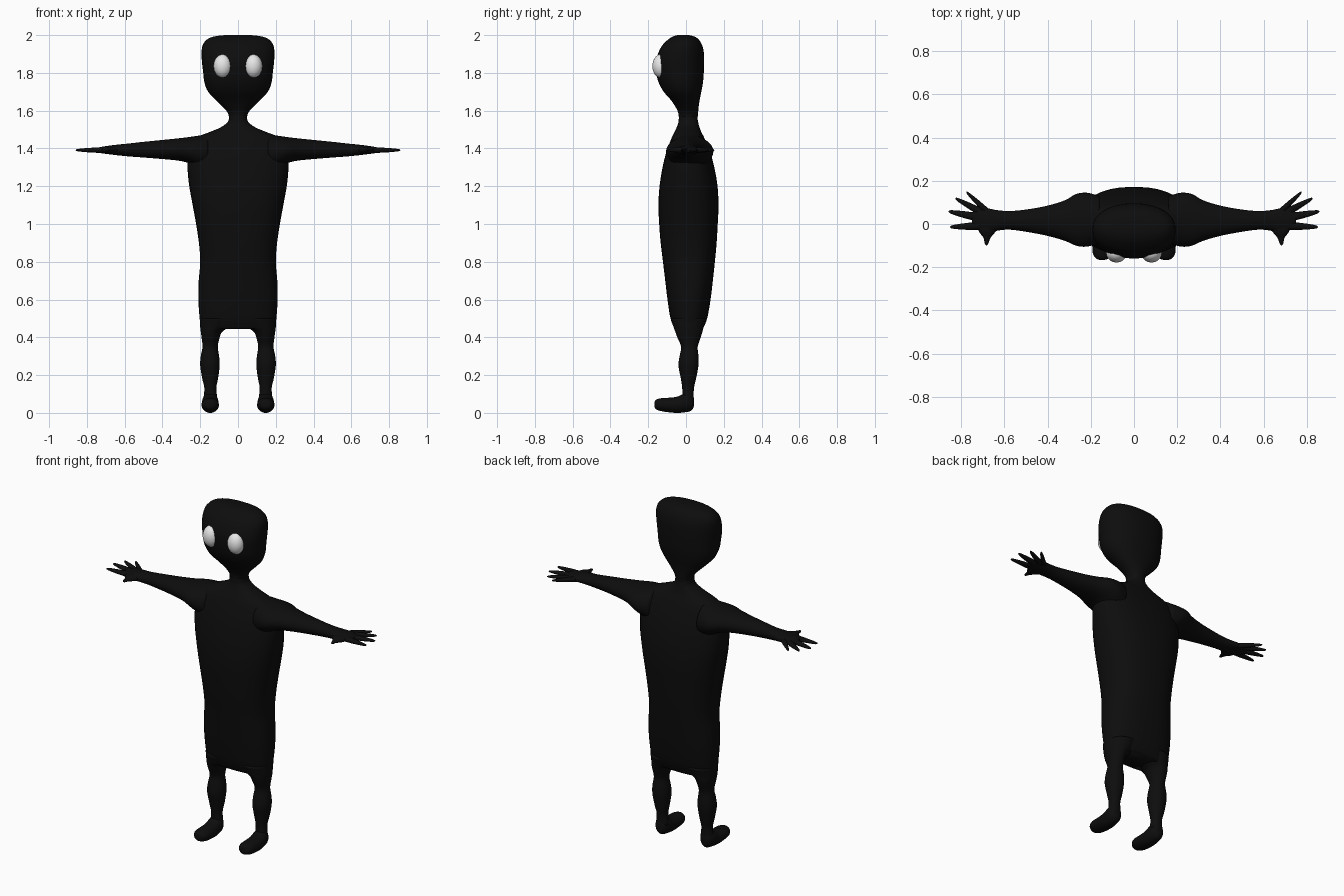
import bpy, bmesh, math
from mathutils import Vector

if "Cube" in bpy.data.objects:
    bpy.data.objects.remove(bpy.data.objects["Cube"], do_unlink=True)


def make_material(name, value):
    mat = bpy.data.materials.new(name)
    mat.use_nodes = True
    colour = (value, value, value, 1)
    mat.diffuse_color = colour
    mat.node_tree.nodes["Principled BSDF"].inputs["Base Color"].default_value = colour
    return mat


black = make_material("black skin", 0.004)
white = make_material("eye white", 0.8)


def spline(rows, steps):
    """Pass a smooth curve through the cross-section rows."""
    rows = [Vector(r) for r in rows]
    result = []
    for i in range(len(rows) - 1):
        b, c = rows[i], rows[i + 1]
        a = rows[i - 1] if i else b
        d = rows[i + 2] if i + 2 < len(rows) else c
        for k in range(steps):
            t = k / steps
            m, n = (c - a) / 2, (d - b) / 2
            result.append(b + m * t + (3 * (c - b) - 2 * m - n) * t ** 2
                          + (2 * (b - c) + m + n) * t ** 3)
    return result + [rows[-1]]


def finish(obj, mat, mirror):
    obj.data.materials.append(mat)
    for face in obj.data.polygons:
        face.use_smooth = True
    if mirror:
        obj.modifiers.new("Mirror", "MIRROR").use_mirror_merge = False


def loft(name, axis, rows, power=2.0, mirror=False, sides=32, steps=4):
    """Skin rounded sections; each row is position, then low and high of the other two axes."""
    bm = bmesh.new()
    rings = []
    for pos, a0, a1, b0, b1 in spline(rows, steps):
        ring = []
        for i in range(sides):
            angle = math.tau * i / sides
            c, s = math.cos(angle), math.sin(angle)
            u = math.copysign(abs(c) ** (2 / power), c)
            v = math.copysign(abs(s) ** (2 / power), s)
            co = [(a0 + a1 + (a1 - a0) * u) / 2, (b0 + b1 + (b1 - b0) * v) / 2]
            co.insert("xyz".index(axis), pos)
            ring.append(bm.verts.new(co))
        rings.append(ring)
    for low, high in zip(rings, rings[1:]):
        for i in range(sides):
            j = (i + 1) % sides
            bm.faces.new((low[i], low[j], high[j], high[i]))
    bm.faces.new(rings[0])
    bm.faces.new(rings[-1])
    bmesh.ops.recalc_face_normals(bm, faces=bm.faces[:])
    mesh = bpy.data.meshes.new(name)
    bm.to_mesh(mesh)
    bm.free()
    obj = bpy.data.objects.new(name, mesh)
    bpy.context.collection.objects.link(obj)
    finish(obj, black, mirror)
    return obj


def symmetric(rows):
    """Expand height, half width, front and back into full section rows."""
    return [(z, -w, w, front, back) for z, w, front, back in rows]


# Torso, from crotch to neck
loft("torso", "z", symmetric([
    (.445, .195, -.06, .09), (.5, .203, -.082, .112), (.6, .21, -.098, .13),
    (.7, .208, -.11, .142), (.8, .2, -.122, .153), (.9, .207, -.134, .162),
    (1.0, .222, -.142, .168), (1.1, .24, -.146, .172), (1.2, .258, -.14, .167),
    (1.29, .267, -.126, .152), (1.36, .265, -.11, .134), (1.42, .25, -.09, .112),
    (1.46, .215, -.074, .095), (1.485, .155, -.062, .082), (1.51, .095, -.05, .072),
    (1.54, .054, -.04, .064), (1.57, .048, -.038, .06)]), power=2.4)

# Head, from neck to crown
loft("head", "z", symmetric([
    (1.53, .055, -.038, .06), (1.565, .048, -.038, .062), (1.6, .062, -.045, .065),
    (1.65, .112, -.075, .071), (1.7, .158, -.118, .081), (1.75, .178, -.145, .09),
    (1.8, .184, -.157, .094), (1.86, .191, -.159, .096), (1.91, .193, -.145, .094),
    (1.95, .186, -.122, .084), (1.98, .16, -.09, .064), (1.994, .12, -.065, .04),
    (2.0, .07, -.045, .015)]), power=2.2)

# Arms, flaring into the shoulder and flattening into the palm
loft("arm", "x", [
    (.16, -.09, .13, 1.28, 1.475), (.22, -.105, .145, 1.3, 1.466),
    (.27, -.1, .138, 1.325, 1.459), (.32, -.078, .11, 1.336, 1.453),
    (.4, -.055, .085, 1.344, 1.445), (.5, -.036, .067, 1.352, 1.435),
    (.58, -.026, .06, 1.358, 1.426), (.64, -.032, .065, 1.364, 1.42),
    (.68, -.04, .073, 1.369, 1.415), (.72, -.027, .07, 1.374, 1.409),
    (.75, -.01, .055, 1.379, 1.403)], mirror=True)

# Fingers: base x, base y, tip x, tip y
fingers = [(.675, .052, .776, .147), (.7, .05, .827, .118),
           (.72, .03, .859, .058), (.7, -.008, .852, -.014)]
for number, (x0, y0, x1, y1) in enumerate(fingers):
    rows = []
    for t, half in ((0, .02), (.4, .017), (.75, .012), (.95, .007), (1, .002)):
        y = y0 + (y1 - y0) * t
        rows.append((x0 + (x1 - x0) * t, y - half, y + half,
                     1.391 - half * .75, 1.391 + half * .75))
    loft(f"finger_{number + 1}", "x", rows, mirror=True, sides=12)

# Thumbs
loft("thumb", "y", [
    (-.099, .681, .686, 1.388, 1.392), (-.09, .675, .692, 1.384, 1.396),
    (-.065, .665, .697, 1.38, 1.401), (-.04, .645, .715, 1.374, 1.408),
    (-.01, .62, .73, 1.372, 1.41)], mirror=True, sides=16)

# Legs, with knee and calf
loft("leg", "z", [
    (.07, .108, .184, -.018, .04), (.13, .115, .178, -.02, .042),
    (.18, .106, .189, -.027, .053), (.25, .097, .2, -.04, .066),
    (.3, .1, .197, -.034, .066), (.35, .107, .188, -.026, .062),
    (.4, .097, .193, -.046, .078), (.43, .083, .197, -.057, .087),
    (.455, .05, .2, -.066, .094), (.5, .03, .2, -.08, .11)], mirror=True)

# Feet
loft("foot", "y", [
    (-.166, .135, .16, .03, .058), (-.158, .117, .178, .019, .07),
    (-.13, .102, .192, .009, .078), (-.08, .101, .193, .002, .081),
    (-.04, .102, .192, 0, .088), (0, .104, .19, .004, .108),
    (.025, .112, .182, .01, .105), (.038, .125, .17, .025, .09),
    (.042, .138, .157, .04, .075)], mirror=True)

# Eyes
bm = bmesh.new()
bmesh.ops.create_uvsphere(bm, u_segments=32, v_segments=16, radius=1)
for vert in bm.verts:
    x, y, z = vert.co
    vert.co = (.081 + .048 * x, -.134 + .044 * y, 1.836 + .062 * z)
mesh = bpy.data.meshes.new("eye")
bm.to_mesh(mesh)
bm.free()
eye = bpy.data.objects.new("eye", mesh)
bpy.context.collection.objects.link(eye)
finish(eye, white, True)
